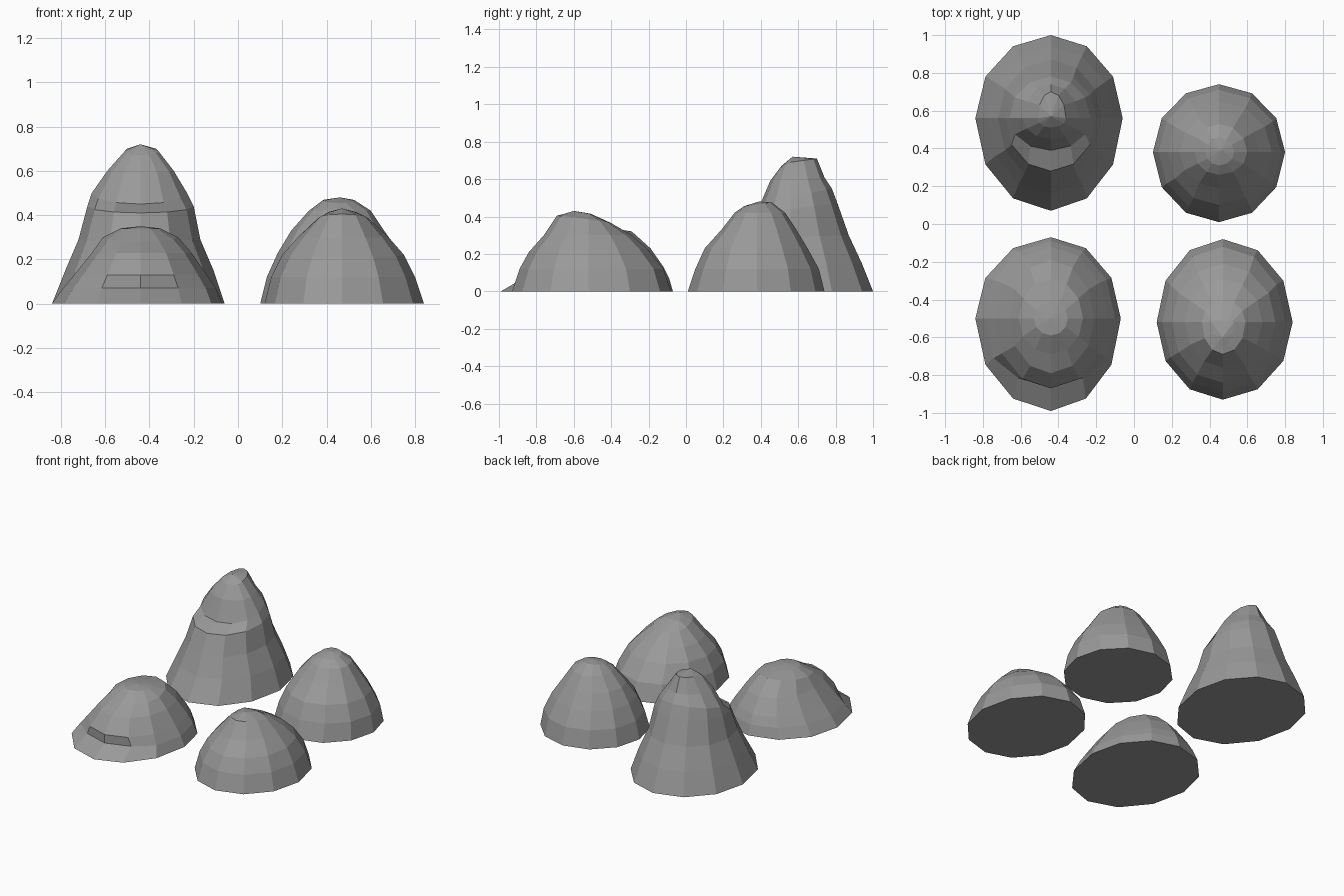
import bpy, bmesh
from math import sin, cos, pi

cube = bpy.data.objects.get("Cube")
if cube:
    bpy.data.objects.remove(cube, do_unlink=True)

SIDES = 12

stone = bpy.data.materials.new("stone_grey")
stone.use_nodes = True
grey = (0.32, 0.32, 0.32, 1)
stone.diffuse_color = grey
stone.node_tree.nodes["Principled BSDF"].inputs["Base Color"].default_value = grey


def ring_points(centre, row):
    """Closed ring with its own reach to each side; tilt raises the back."""
    z, left, right, front, back, tilt = row
    for i in range(SIDES):
        a = 2 * pi * i / SIDES
        c, s = cos(a), sin(a)
        yield (centre[0] + c * (right if c > 0 else left),
               centre[1] + s * (back if s > 0 else front),
               max(0, z + tilt * s))


def boulder(name, centre, rows, peak):
    """Skin stacked rings, cap the base flat and close the top on a peak."""
    bm = bmesh.new()
    rings = [[bm.verts.new(p) for p in ring_points(centre, r)] for r in rows]
    bm.faces.new(rings[0][::-1])
    top = bm.verts.new(peak)
    for i in range(SIDES):
        j = (i + 1) % SIDES
        for low, high in zip(rings, rings[1:]):
            bm.faces.new((low[i], low[j], high[j], high[i]))
        bm.faces.new((rings[-1][i], rings[-1][j], top))
    bmesh.ops.recalc_face_normals(bm, faces=bm.faces[:])
    mesh = bpy.data.meshes.new(name)
    bm.to_mesh(mesh)
    bm.free()
    mesh.materials.append(stone)
    obj = bpy.data.objects.new(name, mesh)
    bpy.context.collection.objects.link(obj)
    return obj


# Ring columns: height, reach to -x, +x, -y, +y, tilt

# Tall boulder with a shoulder at the front
boulder("tall_boulder", (-.44, .56), [
    (0, .40, .38, .49, .44, 0),
    (.15, .34, .33, .40, .38, 0),
    (.29, .28, .27, .34, .31, .01),
    (.44, .24, .24, .28, .25, .03),
    (.50, .22, .21, .17, .22, .05),
    (.60, .15, .15, .11, .18, .01),
    (.69, .07, .08, .05, .14, .02),
], (-.44, .57, .72))

# Even dome with a small round crown
boulder("round_boulder", (.45, .38), [
    (0, .35, .35, .37, .36, 0),
    (.12, .32, .33, .33, .33, 0),
    (.23, .27, .28, .28, .27, 0),
    (.33, .21, .21, .19, .21, 0),
    (.42, .13, .15, .12, .15, 0),
    (.465, .07, .08, .07, .08, .01),
], (.46, .39, .48))

# Low boulder with a flat top
low = boulder("low_boulder", (-.44, -.50), [
    (0, .40, .37, .49, .43, 0),
    (.07, .35, .34, .42, .41, 0),
    (.13, .30, .30, .37, .38, 0),
    (.23, .22, .23, .29, .31, 0),
    (.30, .17, .17, .19, .21, .02),
    (.34, .09, .09, .09, .09, 0),
], (-.44, -.50, .35))

# Broad boulder with its peak towards the front
boulder("broad_boulder", (.47, -.52), [
    (0, .35, .37, .41, .44, 0),
    (.12, .32, .33, .37, .40, 0),
    (.22, .27, .28, .32, .31, .01),
    (.30, .20, .21, .24, .23, 0),
    (.385, .11, .12, .17, .12, -.02),
    (.415, .06, .06, .13, .01, 0),
], (.47, -.60, .43))

# Undercut notch along the foot of the low boulder
for v in low.data.vertices:
    if abs(v.co.z - .07) < .01 and v.co.y < -.8:
        v.co.y += .05
